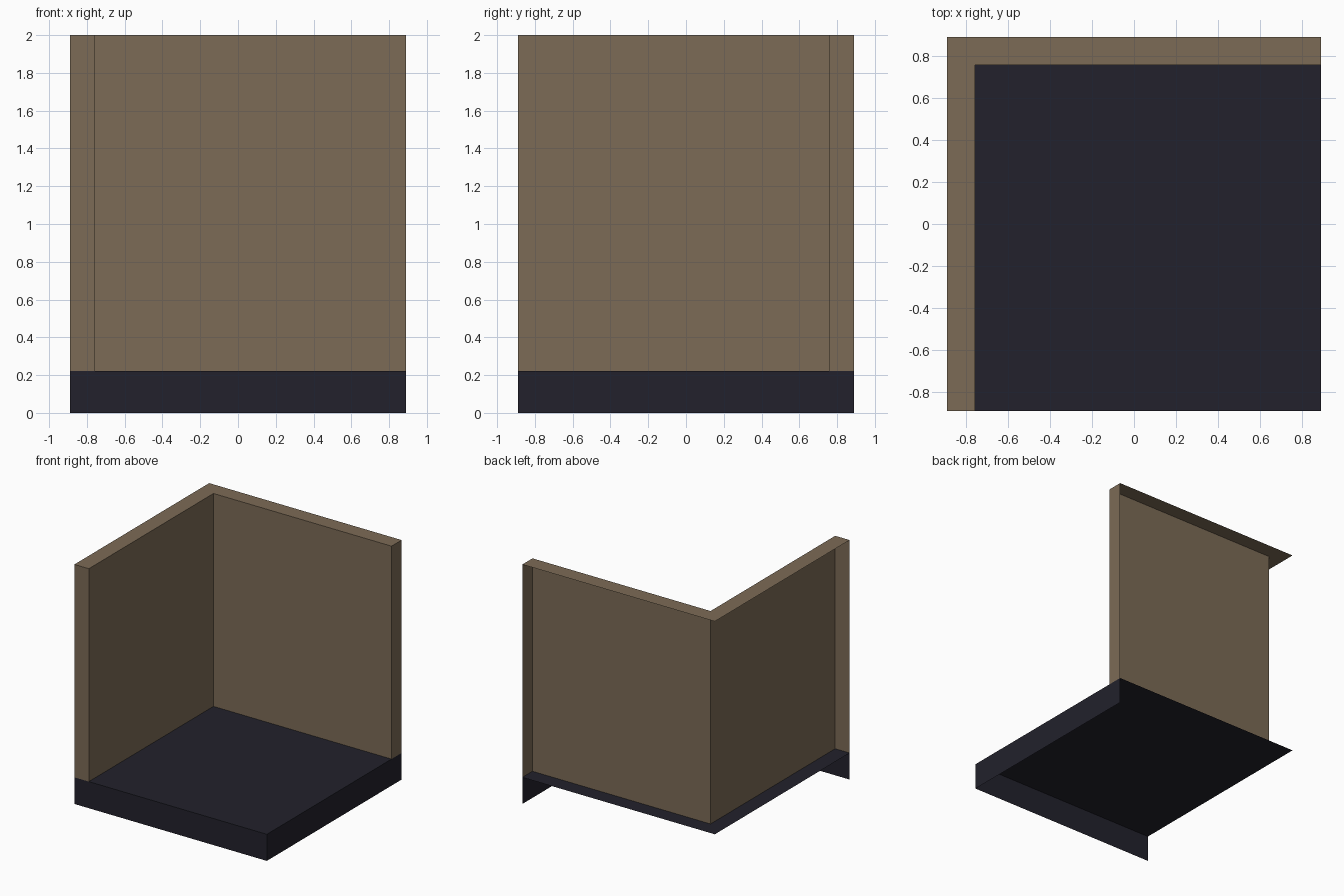
import bpy, bmesh
from mathutils import Vector

if "Cube" in bpy.data.objects:
    bpy.data.objects.remove(bpy.data.objects["Cube"])

H = 0.889    # half width of the room
I = 0.756    # inner wall face distance
FLOOR = 0.222
TOP = 2.0


def material(name, rgb):
    m = bpy.data.materials.new(name)
    m.diffuse_color = (*rgb, 1.0)
    m.use_nodes = True
    m.node_tree.nodes["Principled BSDF"].inputs["Base Color"].default_value = m.diffuse_color
    return m


def open_prism(name, outline, z0, z1, mat):
    """Extrude an outline upward, leaving the bottom, back and left outsides open."""
    bm = bmesh.new()
    base = bm.faces.new([bm.verts.new((x, y, z0)) for x, y in outline])
    ext = bmesh.ops.extrude_face_region(bm, geom=[base], use_keep_orig=True)
    verts = [g for g in ext["geom"] if isinstance(g, bmesh.types.BMVert)]
    bmesh.ops.translate(bm, verts=verts, vec=Vector((0, 0, z1 - z0)))
    bmesh.ops.recalc_face_normals(bm, faces=bm.faces[:])

    def is_open(f):
        bottom = all(abs(v.co.z - z0) < 1e-4 for v in f.verts)
        left = all(abs(v.co.x + H) < 1e-4 for v in f.verts)
        back = all(abs(v.co.y - H) < 1e-4 for v in f.verts)
        return bottom or left or back

    bmesh.ops.delete(bm, geom=[f for f in bm.faces if is_open(f)], context='FACES')
    me = bpy.data.meshes.new(name)
    bm.to_mesh(me)
    bm.free()
    me.materials.append(mat)
    ob = bpy.data.objects.new(name, me)
    bpy.context.collection.objects.link(ob)
    return ob


wall_mat = material("tan_wall", (0.202, 0.147, 0.093))
floor_mat = material("dark_floor", (0.016, 0.0155, 0.025))

# Floor slab: top plus front and right edges
open_prism("floor", [(-H, -H), (H, -H), (H, H), (-H, H)], 0.0, FLOOR, floor_mat)

# L-shaped left and back walls: inner faces, end caps and top rim
open_prism("walls", [(-H, -H), (-I, -H), (-I, I), (H, I), (H, H), (-H, H)],
           FLOOR, TOP, wall_mat)
